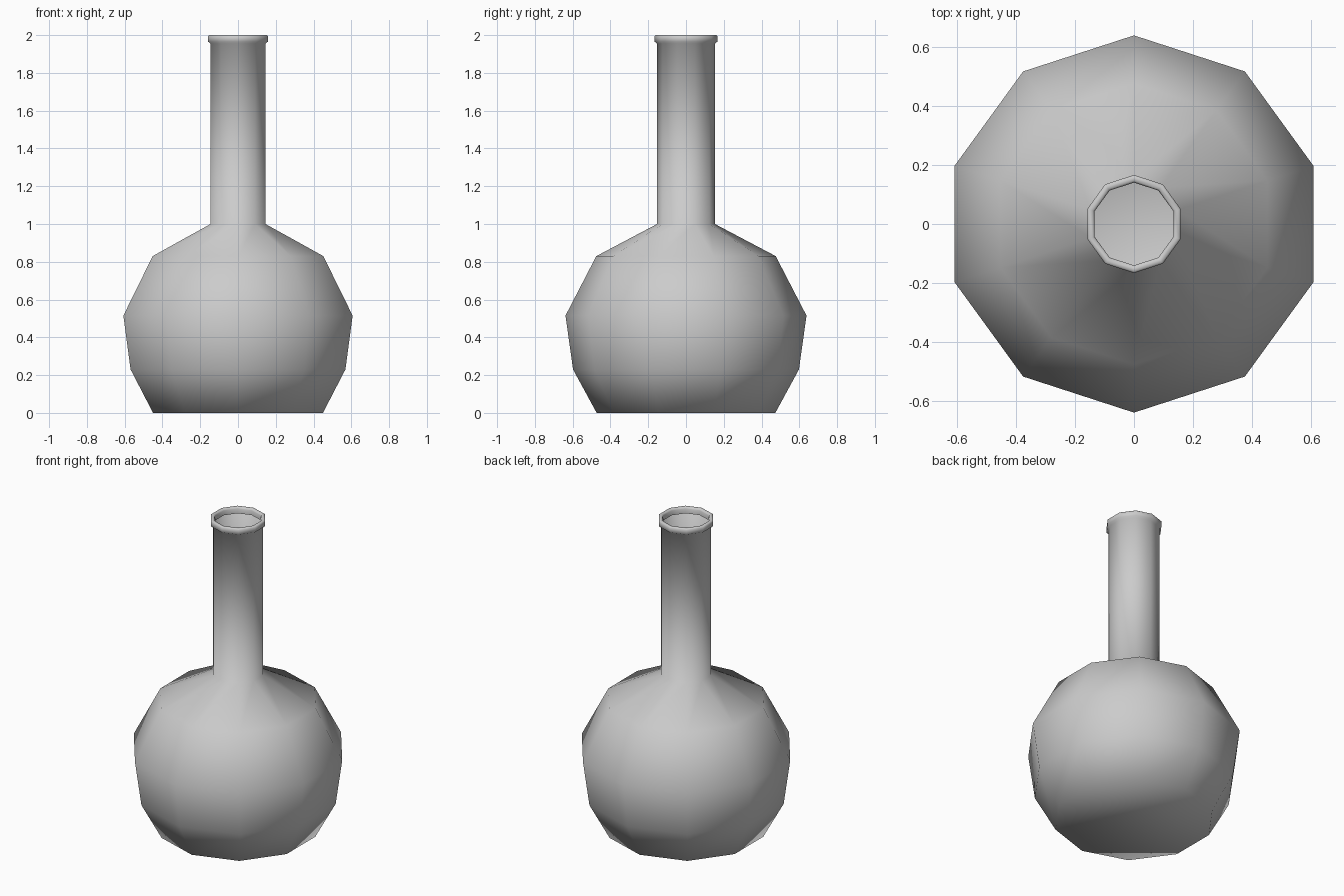
import bpy
import bmesh
import math

cube = bpy.data.objects.get("Cube")
if cube:
    bpy.data.objects.remove(cube, do_unlink=True)

SIDES = 10

# Single plain grey for the whole vessel
grey = bpy.data.materials.new("plain_grey")
grey.use_nodes = True
colour = (0.6, 0.6, 0.6, 1)
grey.diffuse_color = colour
grey.node_tree.nodes["Principled BSDF"].inputs["Base Color"].default_value = colour


def lathe(name, profile, close_base=False):
    """Spin (radius, height) points into a ten-sided smooth shell."""
    bm = bmesh.new()
    rings = []
    for radius, z in profile:
        ring = []
        for i in range(SIDES):
            a = math.pi / 2 + math.tau * i / SIDES
            ring.append(bm.verts.new((radius * math.cos(a), radius * math.sin(a), z)))
        rings.append(ring)
    for low, high in zip(rings, rings[1:]):
        for i in range(SIDES):
            j = (i + 1) % SIDES
            bm.faces.new((low[i], low[j], high[j], high[i]))
    if close_base:
        bm.faces.new(rings[0][::-1])
    for face in bm.faces:
        face.smooth = True
    mesh = bpy.data.meshes.new(name)
    bm.to_mesh(mesh)
    bm.free()
    mesh.materials.append(grey)
    obj = bpy.data.objects.new(name, mesh)
    bpy.context.collection.objects.link(obj)
    return obj


# Round body, long neck, rolled lip and open mouth
lathe("flask", [
    (0.473, 0), (0.598, 0.23), (0.638, 0.515), (0.475, 0.83), (0.153, 1.0),
    (0.153, 1.955), (0.166, 1.965), (0.166, 1.995), (0.16, 2.0),
    (0.146, 2.0), (0.14, 1.99), (0.14, 1.96),
], close_base=True)
